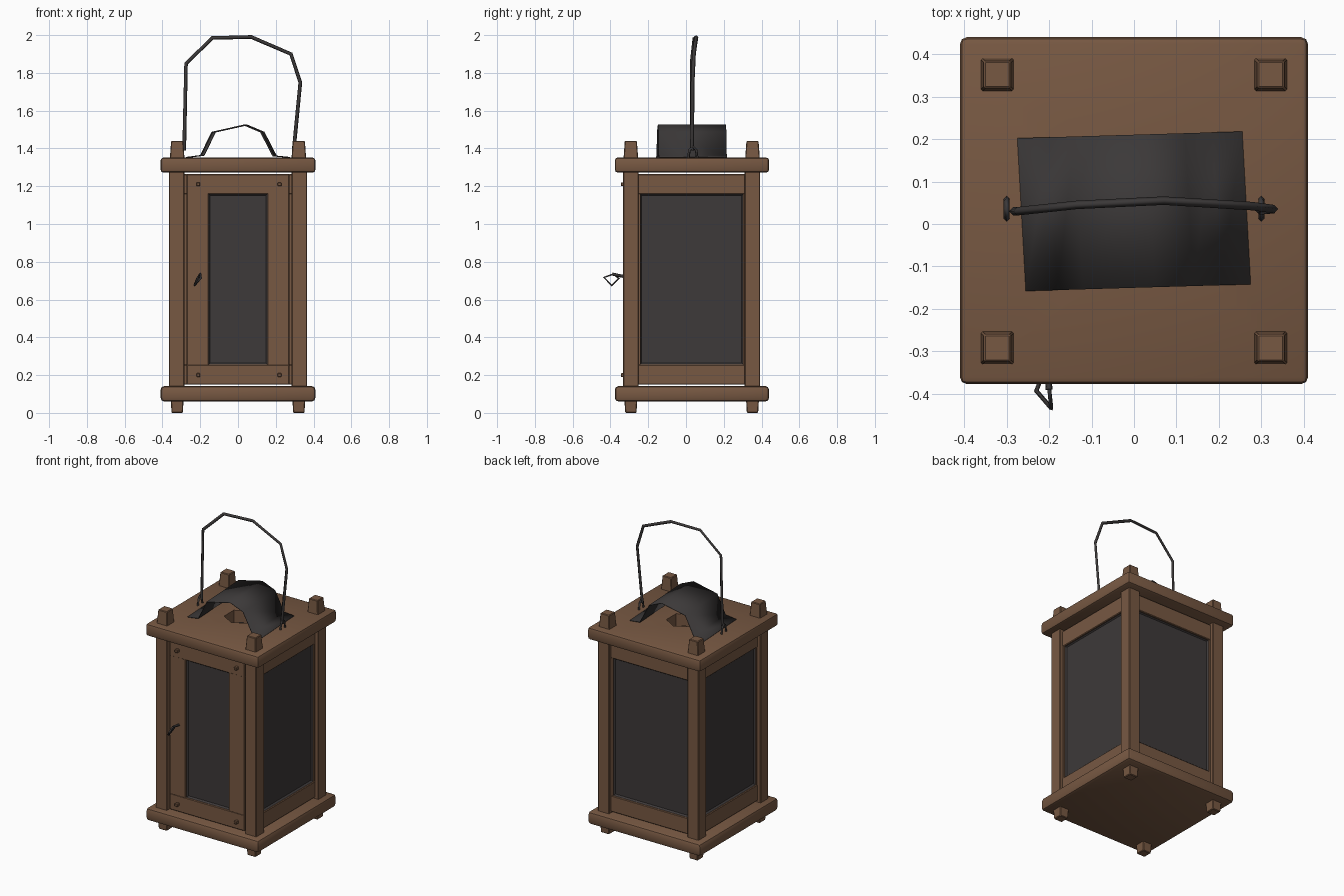
import bpy, bmesh, math
from mathutils import Matrix, Vector

if "Cube" in bpy.data.objects:
    bpy.data.objects.remove(bpy.data.objects["Cube"])

CY = 0.03  # the lantern body is centred slightly behind y = 0


def material(name, rgb):
    m = bpy.data.materials.new(name)
    m.diffuse_color = (*rgb, 1)
    m.use_nodes = True
    m.node_tree.nodes["Principled BSDF"].inputs["Base Color"].default_value = m.diffuse_color
    return m


WOOD = material("brown wood", (0.185, 0.098, 0.055))
GLASS = material("smoky glass", (0.047, 0.041, 0.041))
METAL = material("dark metal", (0.044, 0.040, 0.040))


def finish(bm, name, mat, matrix=None):
    if matrix:
        bm.transform(matrix)
    bmesh.ops.recalc_face_normals(bm, faces=bm.faces[:])
    me = bpy.data.meshes.new(name)
    bm.to_mesh(me)
    bm.free()
    me.materials.append(mat)
    ob = bpy.data.objects.new(name, me)
    bpy.context.collection.objects.link(ob)
    return ob


def box(name, lo, hi, mat=WOOD, bevel=0.004, taper=1.0, segments=1, matrix=None):
    lo, hi = Vector(lo), Vector(hi)
    bm = bmesh.new()
    bmesh.ops.create_cube(bm, size=1)
    for v in bm.verts:
        if v.co.z > 0:
            v.co.x *= taper
            v.co.y *= taper
        v.co = (lo + hi) / 2 + v.co * (hi - lo)
    if bevel:
        bmesh.ops.bevel(bm, geom=bm.edges[:], offset=bevel, segments=segments,
                        profile=0.5, affect='EDGES')
    return finish(bm, name, mat, matrix)


def pane(name, half, z0, z1, y, matrix):
    """Glass sheet whose rim slopes inwards from the wooden frame."""
    bm = bmesh.new()
    face = bm.faces.new([bm.verts.new(p) for p in
                         ((-half, y, z0), (half, y, z0), (half, y, z1), (-half, y, z1))])
    bm.normal_update()
    bmesh.ops.inset_region(bm, faces=[face], thickness=0.014, depth=-0.014, use_boundary=True)
    return finish(bm, name, GLASS, matrix)


def wire(name, points, radius, cyclic=False):
    """Four-sided rod along a path."""
    cu = bpy.data.curves.new(name, 'CURVE')
    cu.dimensions = '3D'
    cu.bevel_depth = radius
    cu.bevel_resolution = 0
    cu.use_fill_caps = True
    sp = cu.splines.new('POLY')
    sp.points.add(len(points) - 1)
    for p, co in zip(sp.points, points):
        p.co = (*co, 1)
    sp.use_cyclic_u = cyclic
    cu.materials.append(METAL)
    ob = bpy.data.objects.new(name, cu)
    bpy.context.collection.objects.link(ob)
    return ob


# base and roof boards with rounded edges
base = box("base_board", (-0.41, -0.377, 0.06), (0.41, 0.44, 0.142), bevel=0.02, segments=2)
roof = box("roof_board", (-0.41, -0.377, 1.272), (0.41, 0.44, 1.352), bevel=0.016, segments=2)

# vent hole through the roof, under the hood
bm = bmesh.new()
bmesh.ops.create_cone(bm, cap_ends=True, segments=6, radius1=0.1, radius2=0.1, depth=0.3)
cutter = finish(bm, "vent_cutter", WOOD, Matrix.Translation((0, CY, 1.31)))
cutter.hide_render = True
cut = roof.modifiers.new("vent", 'BOOLEAN')
cut.operation = 'DIFFERENCE'
cut.solver = 'EXACT'
cut.object = cutter
bpy.context.view_layer.update()
me = bpy.data.meshes.new_from_object(roof.evaluated_get(bpy.context.evaluated_depsgraph_get()))
roof.modifiers.clear()
roof.data = me
bpy.data.objects.remove(cutter)

# corner posts with feet below and pegs above
for sx, xn in ((-1, "left"), (1, "right")):
    for sy, yn in ((-1, "front"), (1, "back")):
        at = Matrix.Translation((sx * 0.325, CY + sy * 0.322, 0))
        n = f"{yn}_{xn}"
        box(n + "_post", (-0.041, -0.041, 0.13), (0.041, 0.041, 1.29), matrix=at)
        at = Matrix.Translation((sx * 0.322, CY + sy * 0.322, 0))
        box(n + "_foot", (-0.03, -0.03, 0), (0.03, 0.03, 0.08), taper=1.15, matrix=at)
        box(n + "_peg", (-0.04, -0.04, 1.33), (0.04, 0.04, 1.44), taper=0.8, matrix=at)

# four walls: rails and a pane each, the front one a door with wide stiles
for k, side in enumerate(("front", "right", "back", "left")):
    m = Matrix.Translation((0, CY, 0)) @ Matrix.Rotation(k * math.pi / 2, 4, 'Z')
    door = k == 0
    y = -0.352 if door else -0.343
    half = 0.157 if door else 0.275
    w = 0.272 if door else 0.286
    box(side + "_top_rail", (-w, y, 1.158), (w, y + 0.045, 1.264), matrix=m)
    box(side + "_bottom_rail", (-w, y, 0.15), (w, y + 0.045, 0.256), matrix=m)
    if door:
        for s, n in ((-1, "left"), (1, "right")):
            a, b = sorted((s * 0.155, s * w))
            box(f"door_{n}_stile", (a, y + 0.001, 0.25), (b, y + 0.045, 1.165), matrix=m)
    else:
        for s, n in ((-1, "a"), (1, "b")):
            a, b = sorted((s * 0.272, s * 0.287))
            box(f"{side}_edge_{n}", (a, y + 0.003, 0.25), (b, y + 0.04, 1.165), bevel=0, matrix=m)
    pane(side + "_pane", half, 0.254, 1.162, y + 0.005, m)

# small pegs in the door corners
for x in (-0.21, 0.22):
    for z in (0.2, 1.21):
        box("door_pin", (x - 0.01, -0.345, z - 0.01), (x + 0.01, -0.31, z + 0.01), bevel=0.003)

# bent sheet hood over the vent
profile = ((-0.265, 1.355), (-0.19, 1.365), (-0.13, 1.488), (0.04, 1.526),
           (0.13, 1.488), (0.195, 1.362), (0.265, 1.355))
bm = bmesh.new()
rows = [[bm.verts.new((x - 0.01 * s, CY + s * 0.18 + 0.03 * x, z)) for x, z in profile]
        for s in (-1, 1)]
for i in range(len(profile) - 1):
    bm.faces.new((rows[0][i], rows[0][i + 1], rows[1][i + 1], rows[1][i]))
hood = finish(bm, "vent_hood", METAL)
sol = hood.modifiers.new("sheet", 'SOLIDIFY')
sol.thickness = 0.004

# carrying handle and its two staples
wire("handle", ((-0.285, 0.03, 1.39), (-0.275, 0.03, 1.85), (-0.135, 0.045, 1.985),
                (0.07, 0.055, 1.99), (0.28, 0.042, 1.90), (0.33, 0.035, 1.75),
                (0.295, 0.032, 1.39)), 0.01)
for x, n in ((-0.3, "left"), (0.3, "right")):
    wire(n + "_handle_staple", ((x, 0.012, 1.345), (x, 0.018, 1.39), (x, 0.036, 1.41),
                                (x, 0.054, 1.39), (x, 0.06, 1.345)), 0.007)

# door pull: stem and bent loop
wire("door_pull_stem", ((-0.205, -0.32, 0.72), (-0.2, -0.39, 0.735)), 0.008)
wire("door_pull_loop", ((-0.2, -0.385, 0.735), (-0.195, -0.434, 0.717),
                        (-0.23, -0.393, 0.675), (-0.215, -0.355, 0.712)), 0.006, True)

# smooth the rounded boards and the hood, keep every edge crisp
bpy.ops.object.select_all(action='DESELECT')
for ob in (base, roof, hood):
    ob.select_set(True)
bpy.context.view_layer.objects.active = base
bpy.ops.object.shade_smooth_by_angle(angle=math.radians(40))
